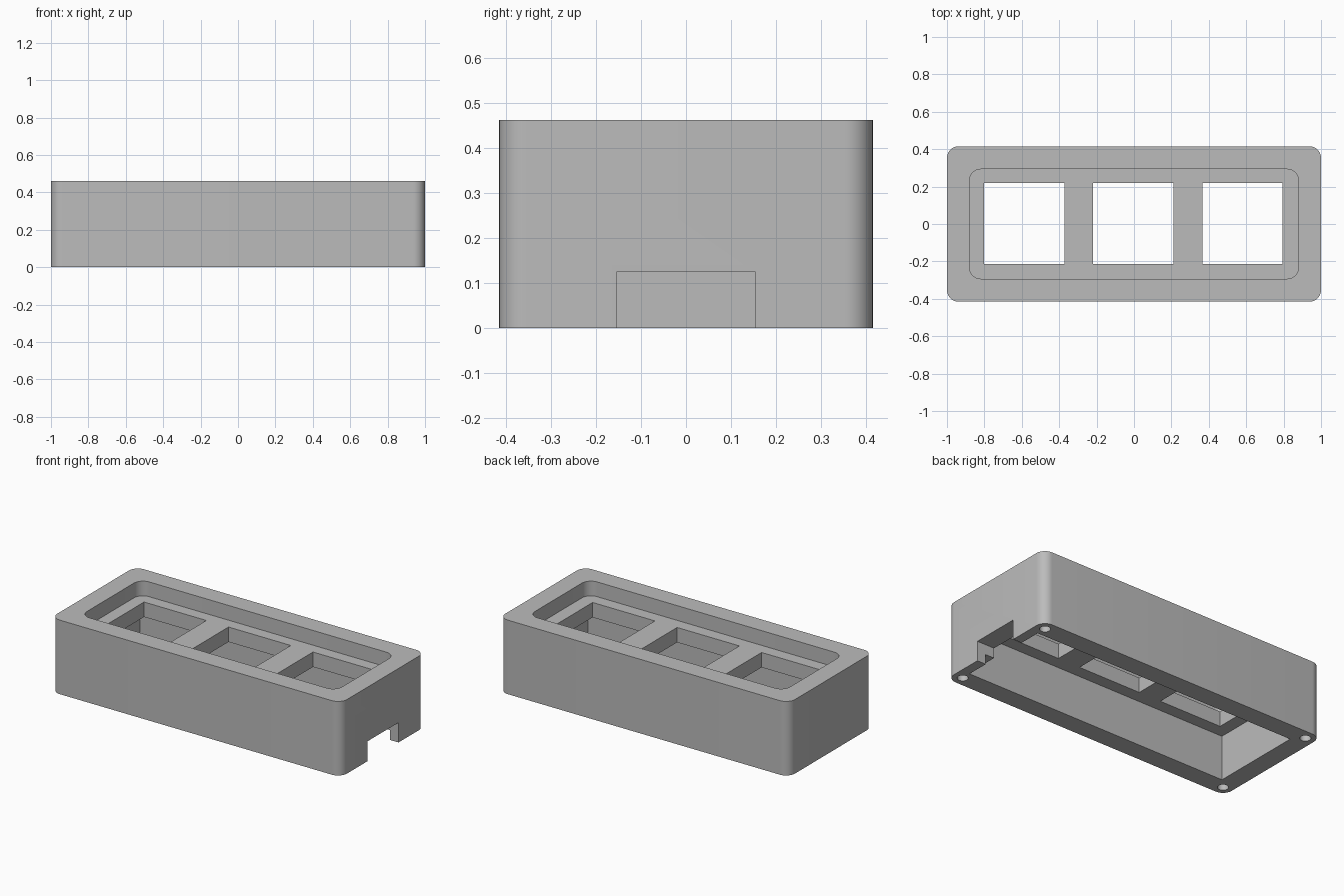
import bpy
import bmesh
from math import radians
from mathutils import Matrix, Vector

old = bpy.data.objects.get("Cube")
if old:
    bpy.data.objects.remove(old, do_unlink=True)

W, D, H = 1.0, 0.415, 0.462          # half width, half depth, height
POCKET_X, POCKET_Y = 0.88, 0.293     # half size of the pocket and cavity
PLATE_BOTTOM, PLATE_TOP = 0.277, 0.37
EDGE_R = 0.0615                      # corner radius
HOLE = 0.215                         # half size of a key opening
PITCH = 0.583

grey = bpy.data.materials.new("plain_grey")
grey.use_nodes = True
colour = (0.5, 0.5, 0.5, 1)
grey.diffuse_color = colour
grey.node_tree.nodes["Principled BSDF"].inputs["Base Color"].default_value = colour


def to_object(name, bm):
    mesh = bpy.data.meshes.new(name)
    bmesh.ops.recalc_face_normals(bm, faces=bm.faces)
    bm.to_mesh(mesh)
    bm.free()
    mesh.materials.append(grey)
    obj = bpy.data.objects.new(name, mesh)
    bpy.context.collection.objects.link(obj)
    return obj


def block(name, low, high, radius=0):
    """Box between two corners, with optional rounded upright edges."""
    low, high = Vector(low), Vector(high)
    bm = bmesh.new()
    bmesh.ops.create_cube(bm, size=1)
    bmesh.ops.scale(bm, vec=high - low, verts=bm.verts)
    bmesh.ops.translate(bm, vec=(low + high) / 2, verts=bm.verts)
    if radius:
        upright = [e for e in bm.edges
                   if abs(e.verts[0].co.z - e.verts[1].co.z) > 0.01]
        bmesh.ops.bevel(bm, geom=upright, offset=radius, segments=10,
                        profile=0.5, affect='EDGES')
    return to_object(name, bm)


def screw_cutter(x, y):
    bm = bmesh.new()
    bmesh.ops.create_cone(bm, cap_ends=True, segments=32, radius1=0.031,
                          radius2=0.031, depth=0.5,
                          matrix=Matrix.Translation((x, y, 0)))
    return to_object("screw_hole_cutter", bm)


# Solid outer body
case = block("key_case", (-W, -D, 0), (W, D, H), EDGE_R)

cutters = [
    # Rounded pocket above the key plate
    block("top_pocket_cutter", (-POCKET_X, -POCKET_Y, PLATE_TOP),
          (POCKET_X, POCKET_Y, H + 0.1), EDGE_R),
    # Square cavity below the key plate
    block("bottom_cavity_cutter", (-POCKET_X, -POCKET_Y, -0.1),
          (POCKET_X, POCKET_Y, PLATE_BOTTOM)),
    # Shallow step on the cable end of the cavity
    block("cable_step_cutter", (0.8, -POCKET_Y, -0.1), (0.94, POCKET_Y, 0.0615)),
    # Cable notch through the end wall
    block("cable_notch_cutter", (0.82, -0.154, -0.1), (W + 0.1, 0.154, 0.124)),
]

# Three key openings through the plate
for i in (-1, 0, 1):
    x = i * PITCH - 0.003
    cutters.append(block("key_opening_cutter", (x - HOLE, -HOLE, 0.2),
                         (x + HOLE, HOLE + 0.003, 0.42)))

# Blind screw holes in the underside corners
for sx in (-1, 1):
    for sy in (-1, 1):
        cutters.append(screw_cutter(sx * (W - EDGE_R), sy * (D - EDGE_R)))

for cutter in cutters:
    cutter.hide_render = True
    mod = case.modifiers.new("cut", 'BOOLEAN')
    mod.operation = 'DIFFERENCE'
    mod.solver = 'EXACT'
    mod.object = cutter

# Bake the cuts into the body and drop the cutters
bpy.context.view_layer.update()
graph = bpy.context.evaluated_depsgraph_get()
result = bpy.data.meshes.new_from_object(case.evaluated_get(graph))
case.modifiers.clear()
case.data = result
for cutter in cutters:
    bpy.data.objects.remove(cutter, do_unlink=True)

# Smooth round corners, crisp edges elsewhere
bpy.ops.object.select_all(action='DESELECT')
case.select_set(True)
bpy.context.view_layer.objects.active = case
bpy.ops.object.shade_smooth_by_angle(angle=radians(30))
